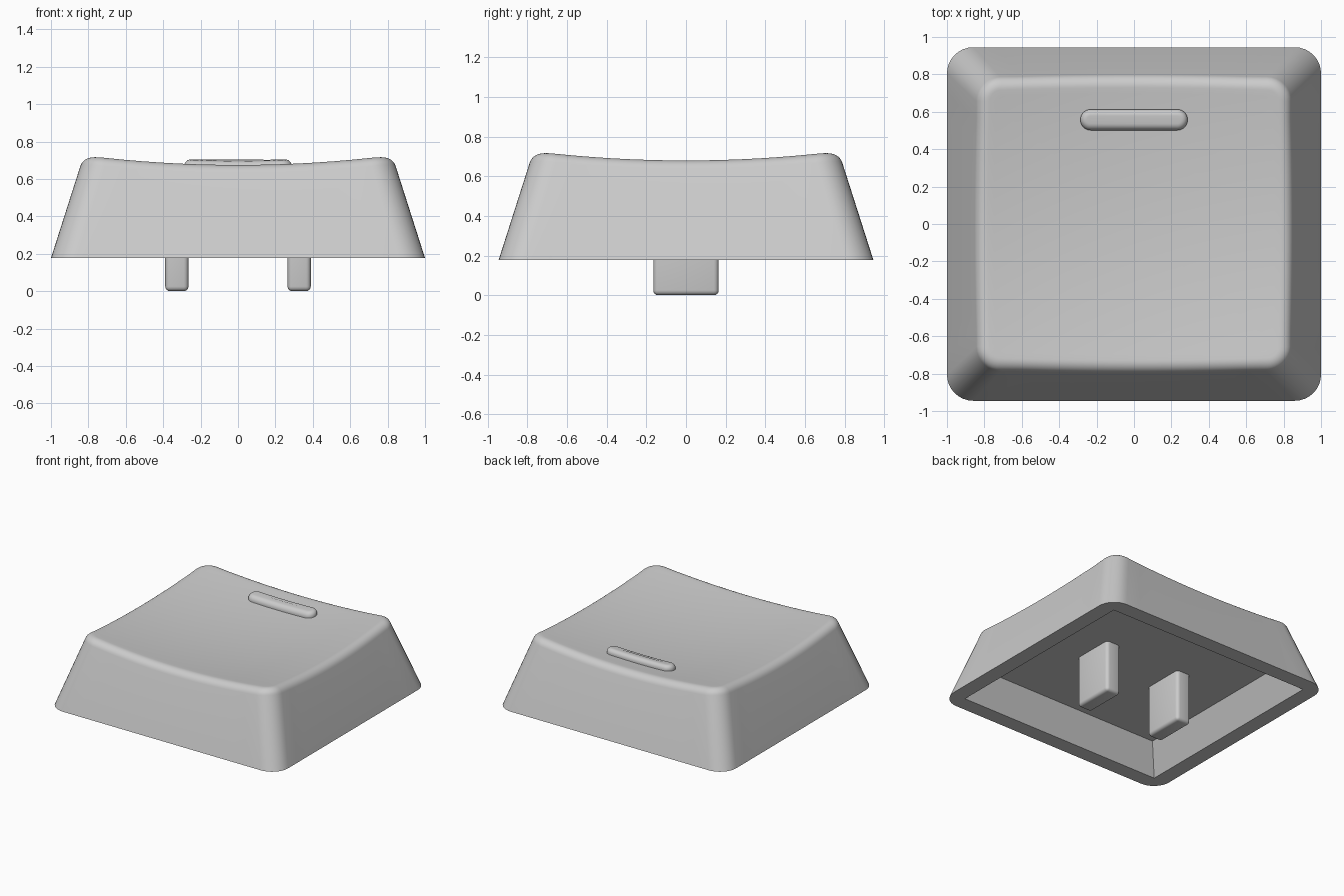
import bpy, bmesh, math

if "Cube" in bpy.data.objects:
    bpy.data.objects.remove(bpy.data.objects["Cube"])

grey = bpy.data.materials.new("light grey plastic")
grey.diffuse_color = (0.6, 0.6, 0.6, 1)
grey.use_nodes = True
grey.node_tree.nodes["Principled BSDF"].inputs["Base Color"].default_value = grey.diffuse_color


def dish(x, y):
    """Height of the scooped top surface."""
    return 0.631 + 0.045 * (x / 0.76) ** 2 + 0.041 * (y / 0.71) ** 2


def outline(hx, hy, r, arc=8, cuts=14):
    """Rounded rectangle with subdivided straight sides."""
    pts = []
    for k, (sx, sy) in enumerate([(1, 1), (-1, 1), (-1, -1), (1, -1)]):
        cx, cy = sx * (hx - r), sy * (hy - r)
        for i in range(arc + 1):
            a = math.pi / 2 * (k + i / arc)
            pts.append((cx + r * math.cos(a), cy + r * math.sin(a)))
        # straight run to the start of the next corner
        nx, ny = [(-1, 1), (-1, -1), (1, -1), (1, 1)][k]
        a = math.pi / 2 * (k + 1)
        x0, y0 = pts[-1]
        x1 = nx * (hx - r) + r * math.cos(a)
        y1 = ny * (hy - r) + r * math.sin(a)
        for i in range(1, cuts):
            t = i / cuts
            pts.append((x0 + (x1 - x0) * t, y0 + (y1 - y0) * t))
    return pts


def loft(name, rings, angle=30):
    """Bridge equal rings and cap both ends."""
    bm = bmesh.new()
    loops = [[bm.verts.new(p) for p in ring] for ring in rings]
    n = len(loops[0])
    for a, b in zip(loops, loops[1:]):
        for i in range(n):
            j = (i + 1) % n
            bm.faces.new((a[i], a[j], b[j], b[i]))
    bm.faces.new(loops[0])
    bm.faces.new(loops[-1])
    return finish(bm, name, angle)


def finish(bm, name, angle):
    bmesh.ops.remove_doubles(bm, verts=bm.verts, dist=1e-4)
    bmesh.ops.recalc_face_normals(bm, faces=bm.faces)
    mesh = bpy.data.meshes.new(name)
    bm.to_mesh(mesh)
    bm.free()
    mesh.materials.append(grey)
    ob = bpy.data.objects.new(name, mesh)
    bpy.context.collection.objects.link(ob)
    bpy.ops.object.select_all(action='DESELECT')
    ob.select_set(True)
    bpy.context.view_layer.objects.active = ob
    bpy.ops.object.shade_smooth_by_angle(angle=math.radians(angle))
    return ob


# keycap shell: cavity ceiling, cavity walls, rim, sloping sides, rounded edge, dish
BASE, CEILING, SLOPE, FILLET = 0.177, 0.40, 0.325, 0.075
rings = [[(x, y, CEILING) for x, y in outline(0.78, 0.725, 0)],
         [(x, y, BASE) for x, y in outline(0.88, 0.825, 0)],
         [(x, y, BASE) for x, y in outline(1.0, 0.945, 0.14)]]
tilt = math.atan(SLOPE)
for i in range(9):
    a = tilt + (math.pi / 2 - tilt) * i / 8
    centre = 1.0 - SLOPE * (0.638 - BASE) - FILLET / math.cos(tilt)
    h = centre + FILLET * math.cos(a)
    ring = []
    for x, y in outline(h, h - 0.055, 0.06 + FILLET * math.cos(a)):
        # lower stretches of the edge sit further out on the sloping side
        s = 1 + SLOPE * max(0, 0.638 + FILLET - dish(x, y)) / 0.8
        x, y = x * s, y * s
        ring.append((x, y, dish(x, y) - FILLET * (1 - math.sin(a))))
    rings.append(ring)
edge = rings[-1]
for k in range(23, 0, -1):
    s = k / 24
    rings.append([(x * s, y * s, dish(x * s, y * s)) for x, y, z in edge])
loft("keycap_shell", rings)

# raised finger bar following the dish
Y, HX, HY, R, H = 0.557, 0.287, 0.056, 0.035, 0.042
steps = [(0, -0.03)]
steps += [(R * (1 - math.cos(a)), H - R + R * math.sin(a))
          for a in (math.pi / 2 * i / 6 for i in range(7))]
steps.append((HY - 0.004, H))
bar = []
for inset, up in steps:
    ring = outline(HX - inset, HY - inset, HY - inset)
    bar.append([(x, y + Y, dish(x, y + Y) + up) for x, y in ring])
loft("finger_bar", bar, 50)

# two mounting prongs underneath
for side, label in ((-1, "left"), (1, "right")):
    bm = bmesh.new()
    bmesh.ops.create_cube(bm, size=1)
    for v in bm.verts:
        v.co.x = v.co.x * 0.124 + side * 0.327
        v.co.y *= 0.33
        v.co.z = 0.0 if v.co.z < 0 else CEILING + 0.03
    bmesh.ops.bevel(bm, geom=bm.edges[:], offset=0.025, segments=4,
                    profile=0.5, affect='EDGES')
    finish(bm, label + "_prong", 40)
